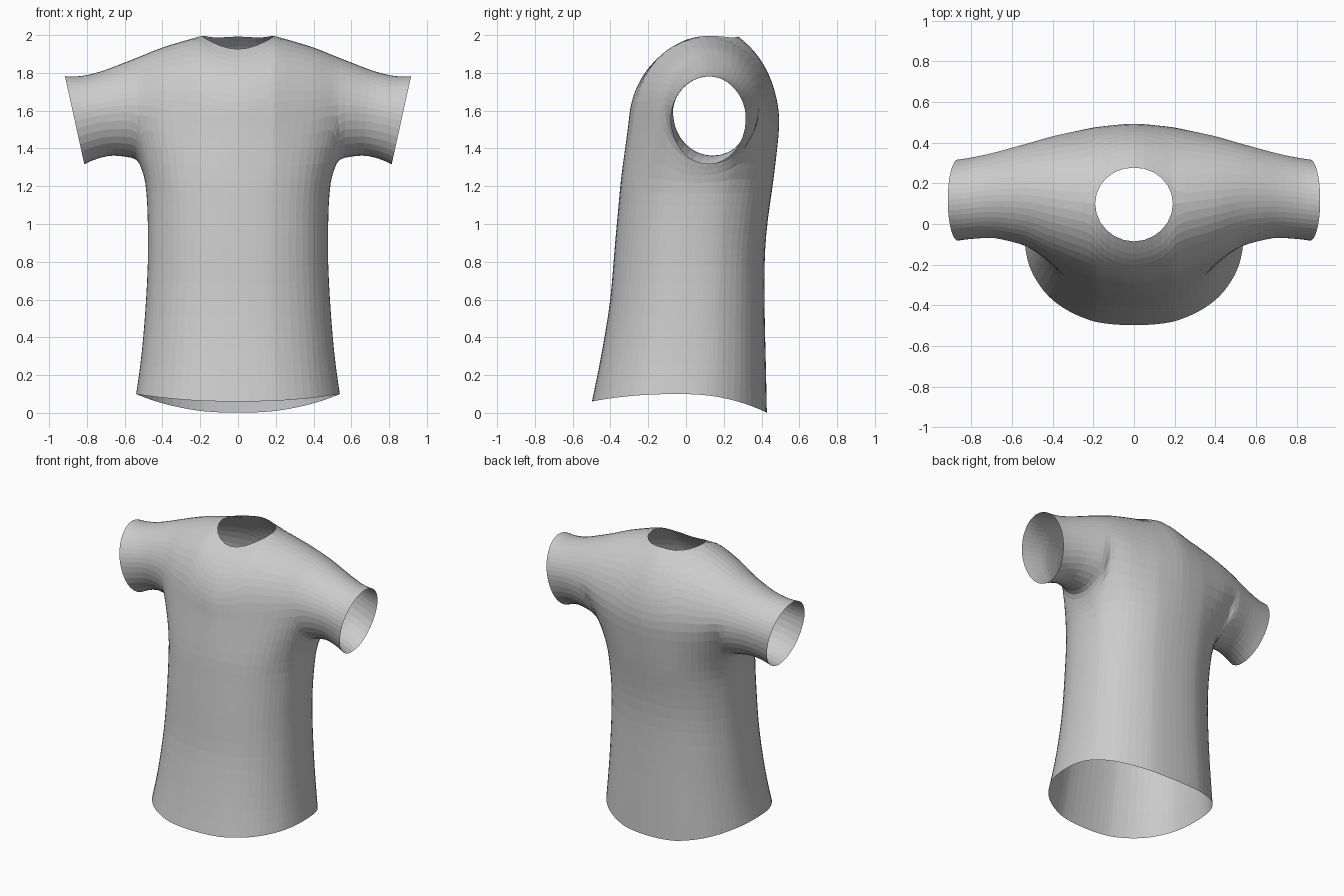
import bpy, bmesh, math

cube = bpy.data.objects.get("Cube")
if cube:
    bpy.data.objects.remove(cube, do_unlink=True)

# Fabric colour
fabric = bpy.data.materials.new("light grey fabric")
fabric.use_nodes = True
GREY = (0.6, 0.6, 0.6, 1)
fabric.diffuse_color = GREY
fabric.node_tree.nodes["Principled BSDF"].inputs["Base Color"].default_value = GREY

# Shoulder and sleeve sections along x: front, back, widest height, front top, back top, underside
SECTIONS = [
    (0.00, -0.31, 0.50, 1.52, 1.97, 2.06, 1.34),
    (0.20, -0.28, 0.48, 1.53, 2.00, 2.00, 1.34),
    (0.40, -0.19, 0.44, 1.56, 1.94, 1.94, 1.34),
    (0.53, -0.11, 0.40, 1.60, 1.885, 1.885, 1.34),
    (0.68, -0.07, 0.355, 1.59, 1.815, 1.815, 1.36),
    (0.79, -0.075, 0.33, 1.57, 1.78, 1.78, 1.34),
    (0.865, -0.085, 0.32, 1.55, 1.785, 1.785, 1.31),
]
# Torso rings: height, half width, front, back
RINGS = [
    (0.10, 0.54, -0.50, 0.43), (0.25, 0.517, -0.46, 0.425),
    (0.42, 0.50, -0.43, 0.42), (0.60, 0.487, -0.40, 0.417),
    (0.78, 0.477, -0.387, 0.416), (0.95, 0.477, -0.373, 0.425),
    (1.10, 0.48, -0.358, 0.445), (1.23, 0.49, -0.348, 0.465),
]
ARMPIT, NECK = 0.53, 0.20
BODY_X = [0, 0.1, 0.173, NECK, 0.3, 0.4, 0.47, ARMPIT]
SLEEVE_X = [ARMPIT, 0.6, 0.68, 0.75, 0.81, 0.865]
ARCH, UNDER = 6, 8


def section(x):
    for a, b in zip(SECTIONS, SECTIONS[1:]):
        if x <= b[0] + 1e-6:
            t = (x - a[0]) / (b[0] - a[0])
            return [p + (q - p) * t for p, q in zip(a, b)][1:]


def sheared(x, y, z):
    # cuffs lean outward at the top
    k = max(0, x - ARMPIT) / 0.335
    return (x + 0.22 * k * (z - 1.55), y, z)


def arch(x, side):
    """Quarter curve from the chest or back up to the shoulder line or neck edge."""
    front, back, mid, top_f, top_b, low = section(x)
    cy = (front + back) / 2
    edge, top = (front, top_f) if side < 0 else (back, top_b)
    radius = abs(edge - cy)
    cut = 0.19 * math.sqrt(max(0, 1 - (x / NECK) ** 2)) if x < NECK else 0
    end = math.acos(min(1, cut / radius))
    points = []
    for j in range(ARCH + 1):
        a = end * j / ARCH
        points.append(sheared(x, cy + side * radius * math.cos(a),
                              mid + (top - mid) * math.sin(a)))
    return points


def underside(x):
    """Lower half of a sleeve section, front to back."""
    front, back, mid, _, _, low = section(x)
    cy, r = (front + back) / 2, (back - front) / 2
    return [sheared(x, cy - r * math.cos(math.pi * k / UNDER),
                    mid - (mid - low) * math.sin(math.pi * k / UNDER))
            for k in range(UNDER + 1)]


def power(v, e=0.87):
    return math.copysign(abs(v) ** e, v)


def torso_angles():
    corner = math.radians(66)
    front = [math.asin(x / ARMPIT * math.sin(corner)) for x in BODY_X]
    side = [corner + (math.pi - 2 * corner) * k / UNDER for k in range(1, UNDER)]
    return front + side + [math.pi - a for a in reversed(front)]


def torso_ring(index):
    z, width, front, back = RINGS[index]
    cy, r = (front + back) / 2, (back - front) / 2
    points = []
    for a in torso_angles():
        c = math.cos(a)
        dip = (0.04 if c > 0 else 0.10) * c * c if index == 0 else 0
        points.append((width * power(math.sin(a)) if a < 3.1415 else 0,
                       cy - r * power(c), z - dip))
    return points


bm = bmesh.new()


def grid(rows):
    verts = [[bm.verts.new(p) for p in row] for row in rows]
    for a, b in zip(verts, verts[1:]):
        for i in range(len(a) - 1):
            bm.faces.new((a[i], a[i + 1], b[i + 1], b[i]))


# Shoulders and sleeve tops, then sleeve undersides
columns = BODY_X + SLEEVE_X[1:]
grid([arch(x, -1) for x in columns])
grid([arch(x, 1) for x in columns])
grid([underside(x) for x in SLEEVE_X])

# Torso from hem to armpit, joined to the shoulder edge
top_row = ([arch(x, -1)[0] for x in BODY_X] + underside(ARMPIT)[1:-1]
           + [arch(x, 1)[0] for x in reversed(BODY_X)])
rings = [torso_ring(i) for i in range(len(RINGS))]
blend = [tuple((p + q) / 2 for p, q in zip(a, b)) for a, b in zip(rings[-1], top_row)]
grid(rings + [blend, top_row])

bmesh.ops.remove_doubles(bm, verts=bm.verts[:], dist=0.0005)
bmesh.ops.recalc_face_normals(bm, faces=bm.faces[:])
mesh = bpy.data.meshes.new("shirt")
bm.to_mesh(mesh)
bm.free()
mesh.materials.append(fabric)
shirt = bpy.data.objects.new("shirt", mesh)
bpy.context.collection.objects.link(shirt)

# Mirror to the other half and round the cloth
mirror = shirt.modifiers.new("mirror", "MIRROR")
mirror.use_clip = True
mirror.merge_threshold = 0.001
smooth = shirt.modifiers.new("rounding", "SUBSURF")
smooth.levels = smooth.render_levels = 1
